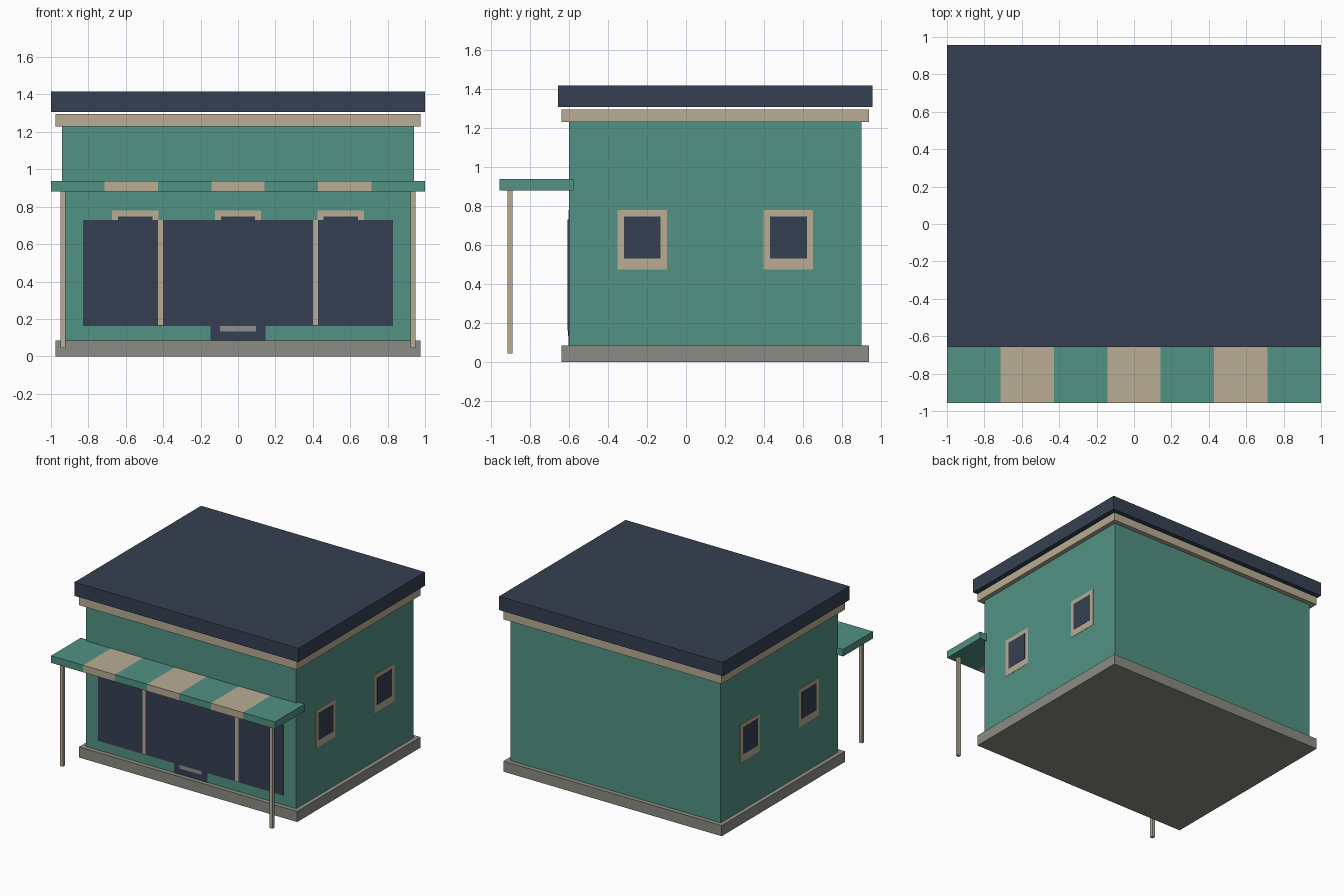
import bpy

cube = bpy.data.objects.get("Cube")
if cube:
    bpy.data.objects.remove(cube, do_unlink=True)


def make_material(name, rgb):
    """Flat material from 8-bit sRGB values."""
    linear = [((c / 255 + 0.055) / 1.055) ** 2.4 for c in rgb] + [1.0]
    mat = bpy.data.materials.new(name)
    mat.use_nodes = True
    mat.diffuse_color = linear
    mat.node_tree.nodes["Principled BSDF"].inputs["Base Color"].default_value = linear
    return mat


GREEN = make_material("wall green", (82, 146, 131))
NAVY = make_material("dark navy", (54, 64, 82))
CREAM = make_material("trim cream", (184, 172, 148))
STONE = make_material("base stone", (139, 140, 131))
METAL = make_material("plate grey", (142, 143, 142))


def box(name, mat, x, y, z):
    """Box spanning the given (low, high) ranges."""
    spans = (x, y, z)
    bpy.ops.mesh.primitive_cube_add(size=1, location=[(a + b) / 2 for a, b in spans])
    obj = bpy.context.object
    obj.name = name
    obj.scale = [b - a for a, b in spans]
    bpy.ops.object.transform_apply(location=False, rotation=False, scale=True)
    obj.data.materials.append(mat)
    return obj


WALL_X, FRONT, BACK = 0.94, -0.60, 0.90


def front_plate(name, mat, x, z, depth):
    """Thin plate lying on the front wall."""
    return box(name, mat, x, (FRONT - depth, FRONT + 0.002), z)


def side_plate(name, mat, side, y, z, depth):
    """Thin plate lying on a side wall (side is +1 or -1)."""
    x = sorted((side * (WALL_X - 0.002), side * (WALL_X + depth)))
    return box(name, mat, x, y, z)


# Building shell
box("base", STONE, (-0.975, 0.975), (-0.637, 0.937), (0, 0.085))
box("walls", GREEN, (-WALL_X, WALL_X), (FRONT, BACK), (0.08, 1.235))
box("cornice", CREAM, (-0.975, 0.975), (-0.637, 0.937), (1.23, 1.295))
box("roof", NAVY, (-1, 1), (-0.657, 0.957), (1.306, 1.417))

# Windows
FRAME_Z, GLASS_Z = (0.475, 0.78), (0.53, 0.747)
for i, cx in enumerate((-0.55, 0, 0.55)):
    front_plate(f"front_window_frame_{i}", CREAM, (cx - 0.124, cx + 0.124), FRAME_Z, 0.001)
    front_plate(f"front_window_glass_{i}", NAVY, (cx - 0.092, cx + 0.092), GLASS_Z, 0.002)
for side, label in ((1, "left"), (-1, "right")):
    for cy, spot in ((-0.225, "front"), (0.525, "back")):
        side_plate(f"{label}_{spot}_window_frame", CREAM, side,
                   (cy - 0.127, cy + 0.127), FRAME_Z, 0.002)
        side_plate(f"{label}_{spot}_window_glass", NAVY, side,
                   (cy - 0.094, cy + 0.094), GLASS_Z, 0.004)

# Door with kick plate, then the shop window and its mullions
front_plate("door", NAVY, (-0.148, 0.148), (0.085, 0.6), 0.003)
front_plate("door_kick_plate", METAL, (-0.097, 0.097), (0.133, 0.163), 0.005)
front_plate("shop_window", NAVY, (-0.828, 0.828), (0.163, 0.73), 0.006)
for side, label in ((1, "left"), (-1, "right")):
    cx = side * 0.414
    front_plate(f"{label}_mullion", CREAM, (cx - 0.014, cx + 0.014), (0.168, 0.73), 0.008)

# Striped awning
STRIPES = 7
width = 2 / STRIPES
for i in range(STRIPES):
    x0 = -1 + i * width
    box(f"awning_stripe_{i}", CREAM if i % 2 else GREEN,
        (x0, x0 + width), (-0.957, -0.577), (0.88, 0.937))

# Awning posts
for side, label in ((1, "left"), (-1, "right")):
    cx = side * 0.936
    box(f"{label}_awning_post", CREAM, (cx - 0.013, cx + 0.013), (-0.916, -0.89), (0.045, 0.885))
